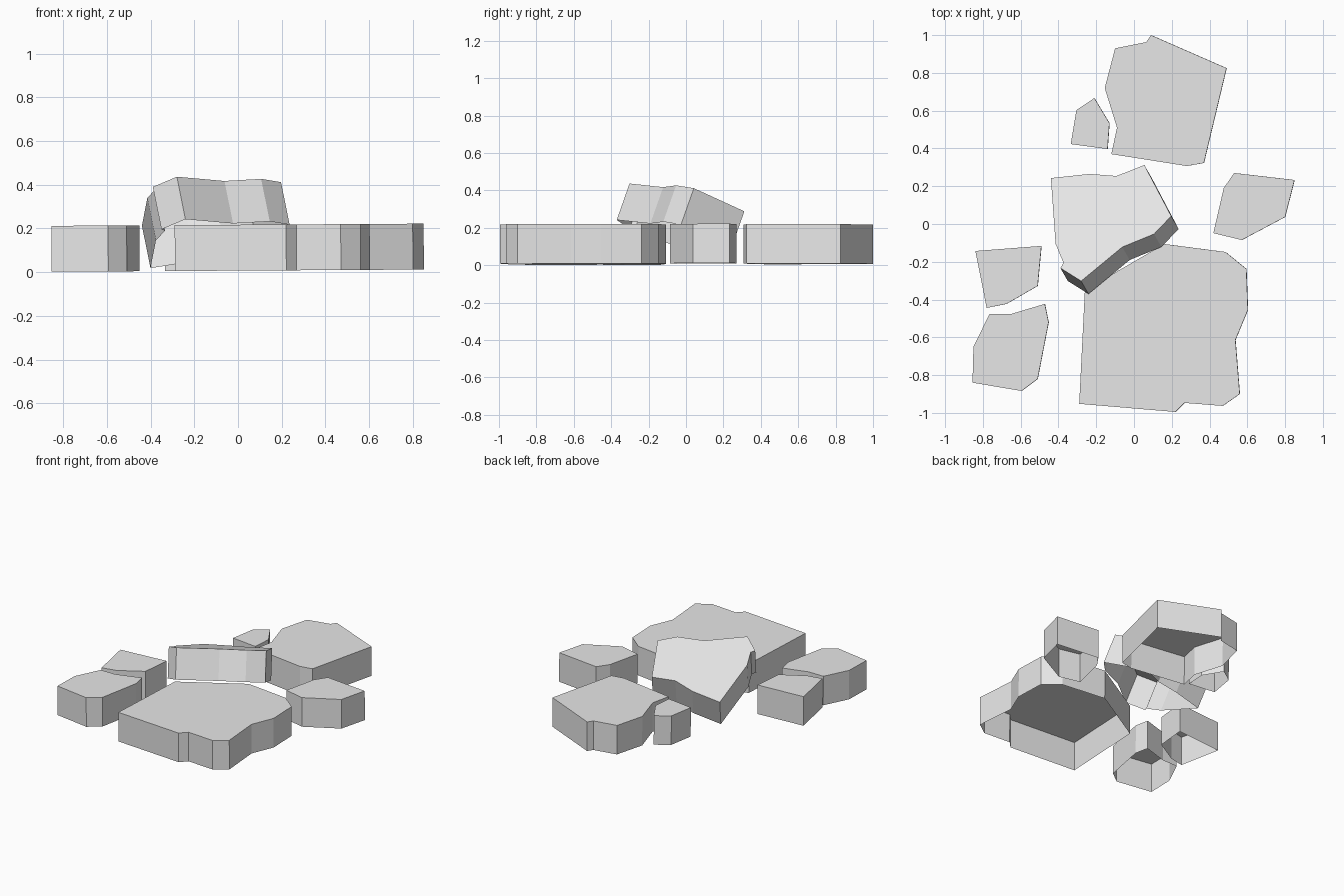
import bpy, bmesh
from mathutils import Vector

if "Cube" in bpy.data.objects:
    bpy.data.objects.remove(bpy.data.objects["Cube"])

stone = bpy.data.materials.new("stone grey")
stone.diffuse_color = (0.8, 0.8, 0.8, 1)
stone.use_nodes = True
stone.node_tree.nodes["Principled BSDF"].inputs["Base Color"].default_value = stone.diffuse_color


def slab(name, outline, plane, thickness=0.21):
    """Open-bottomed slab: outline (x, y) lies on the top plane z = c + a*x + b*y."""
    c, a, b = plane
    down = Vector((a, b, -1)).normalized() * thickness
    bm = bmesh.new()
    top = [bm.verts.new((x, y, c + a * x + b * y)) for x, y in outline]
    low = [bm.verts.new(v.co + down) for v in top]
    bm.faces.new(top)
    n = len(top)
    for i in range(n):
        j = (i + 1) % n
        bm.faces.new((top[i], low[i], low[j], top[j]))
    bm.normal_update()
    # outlines may run either way round: make the top face up
    bm.faces.ensure_lookup_table()
    if bm.faces[0].normal.z < 0:
        bmesh.ops.reverse_faces(bm, faces=bm.faces[:])
    mesh = bpy.data.meshes.new(name)
    bm.to_mesh(mesh)
    bm.free()
    mesh.materials.append(stone)
    bpy.context.collection.objects.link(bpy.data.objects.new(name, mesh))


flat = (0.217, 0.006, 0.0)

# Slabs lying on the ground
slab("back_slab", [(-.10, .93), (.065, .963), (.09, 1.0), (.49, .825), (.37, .323),
                   (.28, .307), (-.12, .37), (-.09, .51), (-.155, .72)], flat)
slab("small_back_slab", [(-.21, .667), (-.305, .603), (-.335, .423),
                         (-.14, .397), (-.13, .534)], flat)
slab("right_slab", [(.53, .27), (.85, .233), (.80, .037), (.57, -.085),
                    (.42, -.048), (.475, .19)], flat)
slab("left_slab", [(-.84, -.143), (-.49, -.116), (-.51, -.328),
                   (-.675, -.423), (-.78, -.444)], flat)
slab("front_left_slab", [(-.765, -.476), (-.65, -.476), (-.472, -.423), (-.452, -.52),
                         (-.51, -.82), (-.595, -.884), (-.855, -.84), (-.85, -.65)], flat)
slab("front_slab", [(-.26, -.35), (.16, -.106), (.484, -.148), (.595, -.238),
                    (.603, -.455), (.537, -.614), (.56, -.90), (.47, -.963),
                    (.267, -.947), (.22, -.995), (-.29, -.952)], flat)

# Slab leaning on the front slab
slab("leaning_slab", [(-.44, .243), (-.235, .265), (-.093, .254), (.055, .312),
                      (.197, .042), (.106, -.053), (-.062, -.122), (-.28, -.302),
                      (-.39, -.233), (-.373, -.206), (-.415, -.106)],
     (0.387, 0.2016, -0.352))
